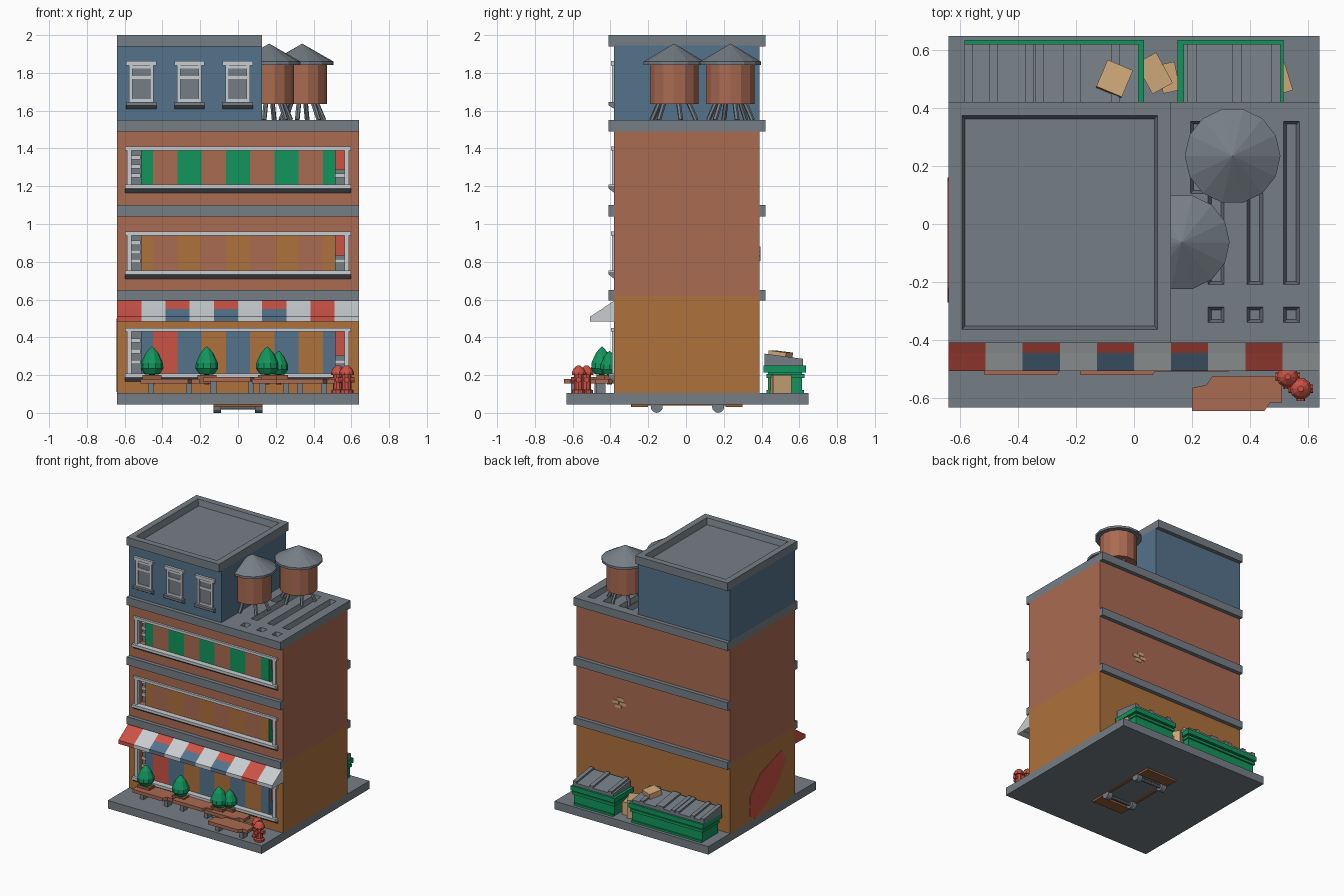
import bpy, bmesh
from math import pi, sin, cos
from mathutils import Vector, Matrix

cube = bpy.data.objects.get("Cube")
if cube:
    bpy.data.objects.remove(cube, do_unlink=True)


def mat(name, r, g, b):
    m = bpy.data.materials.new(name)
    m.use_nodes = True
    c = (r, g, b, 1)
    m.diffuse_color = c
    m.node_tree.nodes["Principled BSDF"].inputs["Base Color"].default_value = c
    return m


GRAY = mat("concrete gray", .18, .21, .235)
DARK = mat("dark gray", .06, .065, .07)
WHITE = mat("pale gray", .58, .61, .63)
BLUE = mat("slate blue", .09, .17, .26)
BRICK = mat("brick", .40, .145, .085)
ORANGE = mat("ochre", .42, .165, .045)
GREEN = mat("green", .006, .30, .11)
RED = mat("red", .60, .085, .06)
TAN = mat("cardboard", .62, .39, .19)
WOOD = mat("wood brown", .29, .11, .045)


def finish(name, bm, m):
    bmesh.ops.recalc_face_normals(bm, faces=bm.faces)
    me = bpy.data.meshes.new(name)
    bm.to_mesh(me)
    bm.free()
    me.materials.append(m)
    ob = bpy.data.objects.new(name, me)
    bpy.context.collection.objects.link(ob)
    return ob


def box(name, x, y, z, m, rot=0, tilt=0, recess=None):
    """Box from ranges; recess = (margin, slope, depth) sinks the top face."""
    lo, hi = zip(x, y, z)
    mid = (Vector(lo) + Vector(hi)) / 2
    size = Vector(hi) - Vector(lo)
    bm = bmesh.new()
    bmesh.ops.create_cube(bm, size=1, matrix=Matrix.Translation(mid) @ Matrix.Rotation(rot, 4, 'Z')
                          @ Matrix.Rotation(tilt, 4, 'X') @ Matrix.Diagonal((*size, 1)))
    if recess:
        top = max(bm.faces, key=lambda f: f.calc_center_median().z)
        bmesh.ops.inset_region(bm, faces=[top], thickness=recess[0])
        bmesh.ops.inset_region(bm, faces=[top], thickness=recess[1], depth=-recess[2])
    return finish(name, bm, m)


def prism(name, pts, axis, a, b, m):
    """Extrude a 2D outline along an axis from a to b."""
    put = {'X': lambda p, t: (t, p[0], p[1]), 'Z': lambda p, t: (p[0], p[1], t)}[axis]
    bm = bmesh.new()
    face = bm.faces.new([bm.verts.new(put(p, a)) for p in pts])
    ext = bmesh.ops.extrude_face_region(bm, geom=[face])
    step = Vector(put((0, 0), b - a))
    bmesh.ops.translate(bm, vec=step, verts=[v for v in ext['geom'] if isinstance(v, bmesh.types.BMVert)])
    return finish(name, bm, m)


def lathe(name, profile, at, m, segs=12):
    """Spin (radius, height) points about a vertical axis."""
    bm = bmesh.new()
    vs = [bm.verts.new((r, 0, z)) for r, z in profile]
    es = [bm.edges.new(p) for p in zip(vs, vs[1:])]
    bmesh.ops.spin(bm, geom=vs + es, cent=(0, 0, 0), axis=(0, 0, 1), angle=2 * pi, steps=segs)
    bmesh.ops.remove_doubles(bm, verts=bm.verts, dist=.0005)
    bmesh.ops.translate(bm, vec=at, verts=bm.verts)
    return finish(name, bm, m)


def rod(name, p, q, r, m, segs=8):
    p, q = Vector(p), Vector(q)
    d = q - p
    bm = bmesh.new()
    bmesh.ops.create_cone(bm, cap_ends=True, segments=segs, radius1=r, radius2=r, depth=d.length,
                          matrix=Matrix.Translation((p + q) / 2) @ d.to_track_quat('Z', 'Y').to_matrix().to_4x4())
    return finish(name, bm, m)


# Pavement slab and the board with wheels beneath it
W, F, B = .64, -.38, .39
box("pavement", (-W, W), (-.633, .648), (.045, .105), GRAY)
for y0, y1, yw in ((-.29, -.2, -.155), (.21, .3, .17)):
    box("board_end", (-.13, .13), (y0, y1), (.03, .046), WOOD)
    rod("axle", (-.12, yw, .03), (.12, yw, .03), .012, GRAY)
    for s in (-1, 1):
        rod("wheel", (s * .09, yw, .032), (s * .13, yw, .032), .032, GRAY, 12)
for s in (-1, 1):
    box("board_edge", (s * .12 - .01, s * .12 + .01), (-.22, .22), (.038, .046), WOOD)

# Floors with a striped shop front in a recess:
# wall range, opening range, wall colour, stripe colours
floors = (
    ("ground", .105, .62, .20, .43, ORANGE, [BLUE, RED, BLUE, ORANGE, BLUE, ORANGE, BLUE, ORANGE, BLUE]),
    ("middle", .62, 1.07, .745, .94, BRICK, [ORANGE, BRICK] * 4 + [ORANGE]),
    ("upper", 1.07, 1.49, 1.20, 1.39, BRICK, [GREEN, BRICK] * 4 + [GREEN]),
)
D = F + .07
for n, z0, z1, a, b, m, stripes in floors:
    box(n + "_core", (-W, W), (D, B), (z0, z1), m)
    box(n + "_wall_below", (-W, W), (F, D), (z0, a), m)
    box(n + "_wall_above", (-W, W), (F, D), (b, z1), m)
    for s in (-1, 1):
        x = sorted((s * .575, s * W))
        box(n + "_wall_end", x, (F, D), (a, b), m)
        box(n + "_post", (s * .575 - .012, s * .575 + .012), (F - .012, F + .02), (a, b), WHITE)
        box(n + "_end_glass", sorted((s * .5, s * .575)), (D - .006, D), (a, b), GRAY)
        for t in (.3, .55, .8):
            z = a + (b - a) * t
            box(n + "_end_bar", sorted((s * .515, s * .57)), (D - .02, D - .006), (z - .011, z + .011), WHITE)
    box(n + "_red_blind", (.515, .565), (D - .03, D - .02), (a + (b - a) * .45, b), RED)
    edges = [-.513] + [-.449 + .1283 * i for i in range(8)] + [.513]
    for e0, e1, c in zip(edges, edges[1:], stripes):
        box(n + "_stripe", (e0, e1), (F + .012, D), (a, b), c)
    box(n + "_side_panel", (.513, .517), (F + .012, D), (a, b), BLUE if n == "ground" else GREEN)
    box(n + "_top_rail", (-.597, .597), (F - .016, F + .01), (b, b + .02), WHITE)
    prism(n + "_sill", [(F, a + .002), (F - .03, a + .002), (F - .03, a - .012), (F, a - .035)], 'X', -.597, .597, GRAY)
    box(n + "_bottom_rail", (-.597, .597), (F - .031, F + .012), (a - .012, a + .008), WHITE)

# Ledges between the floors
for z0, z1 in ((.595, .65), (1.04, 1.1)):
    box("front_ledge", (-W, W), (F - .03, F + .01), (z0, z1), GRAY)
    box("back_ledge", (-W, W), (B - .01, B + .03), (z0, z1), GRAY)

# Main roof with tapered slots
roof = box("main_roof", (-W, W), (F - .03, B + .03), (1.49, 1.55), GRAY)
bm = bmesh.new()
slots = [(x, y0, y1) for x in (.283, .417, .543) for y0, y1 in ((-.345, -.28), (-.215, .36))]
for x, y0, y1 in slots + [(.222, .1, .36)]:
    for f in bmesh.ops.create_cube(bm, size=1)['verts']:
        k = 1 if f.co.z > 0 else .5
        low = 0 if f.co.z > 0 else .016
        f.co = (x + f.co.x * .066 * k, (y0 + low) if f.co.y < 0 else (y1 - low), 1.57 if f.co.z > 0 else 1.515)
cutter = finish("slot_cutter", bm, GRAY)
cutter.hide_render = True
mod = roof.modifiers.new("slots", 'BOOLEAN')
mod.operation, mod.object, mod.solver, mod.use_self = 'DIFFERENCE', cutter, 'EXACT', True
bpy.context.view_layer.objects.active = roof
bpy.ops.object.modifier_apply(modifier="slots")
bpy.data.objects.remove(cutter, do_unlink=True)

# Penthouse with three windows
box("penthouse", (-W, .128), (F, B), (1.55, 1.945), BLUE)
box("penthouse_roof", (-W, .128), (F - .03, B + .03), (1.94, 2), GRAY, recess=(.066, .016, .045))
for x in (-.512, -.257, -.001):
    box("window_glass", (x - .06, x + .06), (F - .004, F), (1.645, 1.84), GRAY)
    for s in (-1, 1):
        box("window_jamb", (x + s * .056 - .009, x + s * .056 + .009), (F - .012, F), (1.645, 1.84), WHITE)
    for z in (1.655, 1.775, 1.83):
        box("window_bar", (x - .05, x + .05), (F - .01, F), (z - .008, z + .008), WHITE)
    box("window_lintel", (x - .08, x + .08), (F - .018, F), (1.838, 1.862), WHITE)
    prism("window_sill", [(F, 1.645), (F - .03, 1.645), (F - .03, 1.628), (F, 1.61)], 'X', x - .08, x + .08, GRAY)

# Water tanks
for x, y in ((.34, .235), (.165, -.063)):
    lathe("tank_body", [(0, 1.635), (.132, 1.635), (.132, 1.855), (0, 1.855)], (x, y, 0), BRICK, 14)
    lathe("tank_roof", [(0, 1.84), (.165, 1.843), (.165, 1.86), (0, 1.955)], (x, y, 0), GRAY, 14)
    for i in range(6):
        c, s = cos(i * pi / 3 + .3), sin(i * pi / 3 + .3)
        rod("tank_leg", (x + .12 * c, y + .12 * s, 1.55), (x + .08 * c, y + .08 * s, 1.64), .013, GRAY, 6)

# Striped awning
for i in range(10):
    x0 = -W + i * .128
    upper = WHITE if i % 2 else RED
    lower = BLUE if i in (2, 4, 6) else upper
    prism("awning_upper", [(F, .595), (-.445, .55), (-.445, .485), (F, .485)], 'X', x0, x0 + .128, upper)
    prism("awning_lower", [(-.445, .55), (-.507, .51), (-.507, .483), (-.445, .483)], 'X', x0, x0 + .128, lower)

# Trees in planters
leaf = [(0, .20), (.04, .205), (.06, .235), (.058, .265), (.035, .315), (.012, .342), (0, .352)]
for x, y, k in ((-.455, -.445, 1), (-.165, -.445, 1), (.155, -.445, 1), (.215, -.405, .85)):
    lathe("tree_crown", [(r * k, .2 + (z - .2) * k) for r, z in leaf], (x, y, 0), GREEN, 10)
    rod("tree_trunk", (x, y, .15), (x, y, .21), .012, WOOD)
    box("planter", (x - .05, x + .05), (y - .03, y + .03), (.155, .2), WOOD)

# Stepped benches
step = [(-.155, -.06), (.095, -.06), (.115, -.03), (.155, -.03), (.155, .04), (.135, .06), (-.085, .06), (-.105, .03), (-.155, .02)]
for x, y, z in ((-.36, -.46, .155), (-.03, -.46, .165), (.23, -.45, .155), (.355, -.585, .155)):
    prism("bench_top", [(x + p, y + q) for p, q in step], 'Z', z, z + .025, BRICK)
    for s in (-1, 1):
        box("bench_leg", (x + s * .1 - .015, x + s * .1 + .015), (y - .025, y + .025), (.105, z), GRAY)

# Hydrants
for x, y in ((.53, -.527), (.575, -.568)):
    lathe("hydrant", [(0, .105), (.036, .105), (.036, .12), (.026, .125), (.026, .2), (.038, .2), (.038, .215),
                      (.028, .235), (.01, .25), (0, .25)], (x, y, 0), RED, 10)
    rod("hydrant_side_caps", (x - .042, y, .175), (x + .042, y, .175), .015, RED)
    rod("hydrant_front_cap", (x, y, .175), (x, y - .042, .175), .015, RED)

# Dumpsters with sloping ribbed lids
for x0, x1, ribs in ((-.585, .035, (-.57, -.485, -.36, -.325, -.23, -.2, -.065)), (.15, .515, (.2, .355, .49))):
    box("dumpster_body", (x0 + .015, x1 - .015), (.435, .615), (.115, .215), GREEN)
    box("dumpster_rim", (x0, x1), (.41, .635), (.215, .25), GREEN)
    box("dumpster_band", (x0 + .007, x1 - .007), (.425, .627), (.185, .205), GREEN)
    box("dumpster_foot", (x0 + .02, x1 - .02), (.425, .625), (.105, .12), GREEN)
    lid = [(.415, .25), (.415, .3), (.62, .272), (.62, .25)]
    prism("dumpster_lid", lid, 'X', x0 + .02, x1 - .02, GRAY)
    for r in ribs:
        prism("lid_rib", [(y, z + .014 * (z > .26)) for y, z in lid], 'X', r - .015, r + .015, GRAY)

# Cardboard boxes
box("box_on_lid", (-.115, -.02), (.45, .55), (.285, .325), TAN, rot=-.4, tilt=-.12)
box("box_between", (.03, .11), (.46, .58), (.105, .24), TAN, rot=.5)
box("box_by_wall", (.09, .15), (.455, .555), (.105, .2), TAN, rot=.2)
box("box_at_end", (.47, .535), (.45, .55), (.105, .2), TAN, rot=.3)

# Painted patch on the side wall and exposed bricks on the back
patch = [(.16, .15), (.15, .3), (.03, .42), (-.22, .5), (-.27, .42), (-.2, .3), (-.05, .17), (.1, .11)]
prism("wall_patch", patch, 'X', -W - .003, -W + .001, RED)
for x, z in ((.27, .87), (.31, .845), (.25, .84), (.29, .815)):
    box("exposed_brick", (x - .025, x + .025), (B, B + .004), (z - .012, z + .012), TAN)
